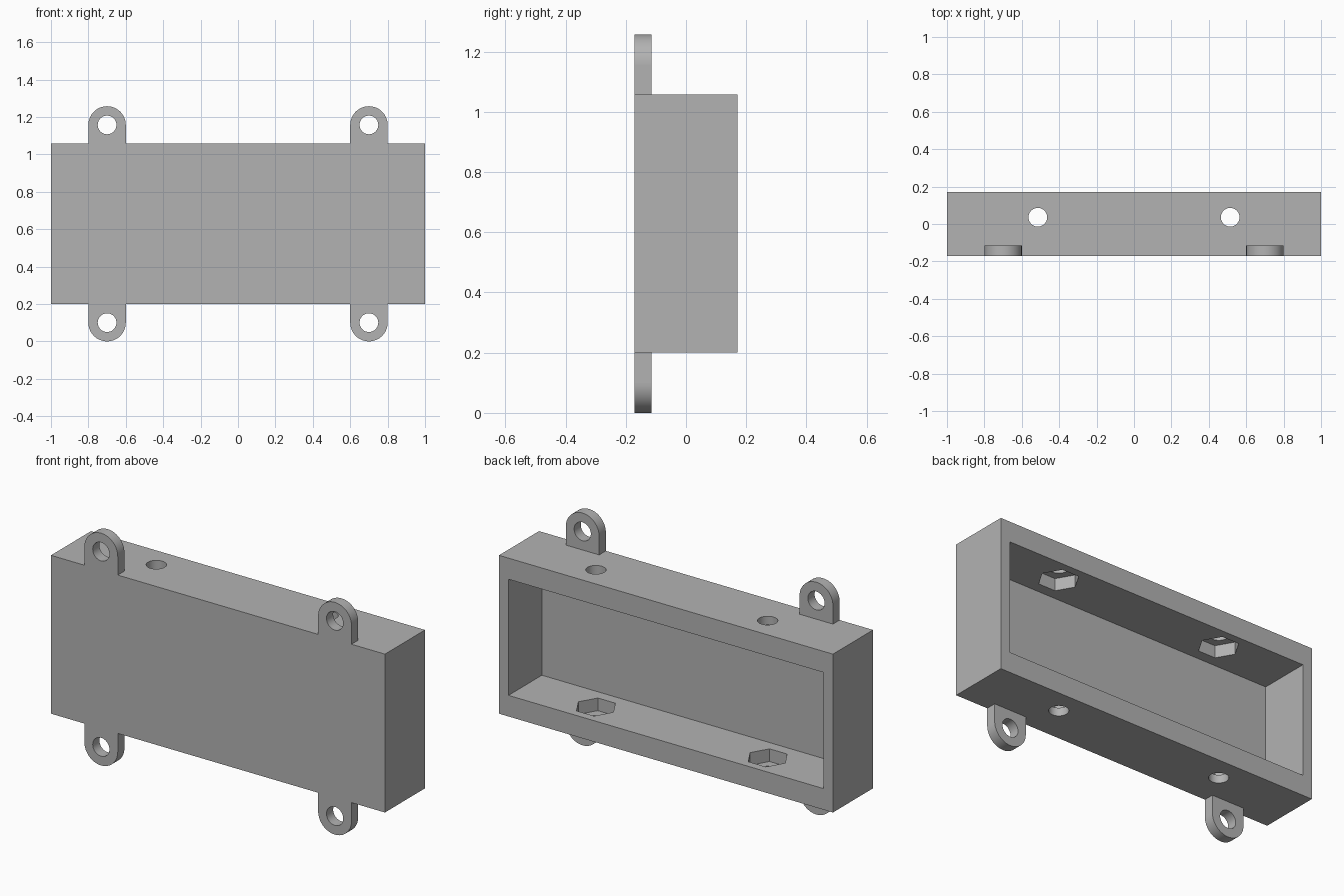
import bpy, math
from mathutils import Matrix, Vector

old = bpy.data.objects.get("Cube")
if old:
    bpy.data.objects.remove(old, do_unlink=True)

U = 2 / 70                      # one design millimetre
WIDTH, DEPTH, HEIGHT = 70 * U, 12 * U, 30 * U
SIDE_WALL, THICK_WALL = 2 * U, 4 * U
TAB_R, TAB_X, HOLE_R = 3.5 * U, 24.5 * U, 1.75 * U
Z0 = 2 * TAB_R                  # underside of the box
ZMID = Z0 + HEIGHT / 2
FRONT = -DEPTH / 2
BOLT_X, BOLT_Y = 18 * U, 0.036
NUT_R, NUT_DEPTH = 0.105, 2.4 * U

grey = bpy.data.materials.new("plain grey")
grey.use_nodes = True
colour = (0.45, 0.45, 0.45, 1)
grey.diffuse_color = colour
bsdf = next(n for n in grey.node_tree.nodes if n.type == 'BSDF_PRINCIPLED')
bsdf.inputs["Base Color"].default_value = colour


def block(name, low, high):
    low, high = Vector(low), Vector(high)
    bpy.ops.mesh.primitive_cube_add(size=1)
    ob = bpy.context.object
    ob.name = name
    ob.data.transform(Matrix.Translation((low + high) / 2) @ Matrix.Diagonal((high - low).to_4d()))
    return ob


def prism(name, centre, radius, length, sides, along_y=False):
    bpy.ops.mesh.primitive_cylinder_add(vertices=sides, radius=radius, depth=length)
    ob = bpy.context.object
    ob.name = name
    # six-sided prisms are turned so that two corners lie on the x axis
    turn = Matrix.Rotation(math.pi / 2, 4, 'X' if along_y else 'Z')
    ob.data.transform(Matrix.Translation(centre) @ turn)
    return ob


def combine(target, tool, operation='DIFFERENCE'):
    bpy.context.view_layer.objects.active = target
    mod = target.modifiers.new(operation.title(), 'BOOLEAN')
    mod.operation, mod.solver, mod.object = operation, 'EXACT', tool
    bpy.ops.object.modifier_apply(modifier=mod.name)
    bpy.data.objects.remove(tool, do_unlink=True)


def finish(ob):
    ob.data.materials.clear()
    ob.data.materials.append(grey)
    bpy.ops.object.select_all(action='DESELECT')
    ob.select_set(True)
    bpy.context.view_layer.objects.active = ob
    bpy.ops.object.shade_smooth_by_angle(angle=math.radians(30))


# Open-backed box with thicker top and bottom walls
box = block("box", (-WIDTH / 2, FRONT, Z0), (WIDTH / 2, -FRONT, Z0 + HEIGHT))
combine(box, block("cavity_cutter",
                   (-WIDTH / 2 + SIDE_WALL, FRONT + SIDE_WALL, Z0 + THICK_WALL),
                   (WIDTH / 2 - SIDE_WALL, -FRONT + 0.1, Z0 + HEIGHT - THICK_WALL)))

# Bolt holes through top and bottom, with hexagonal nut pockets inside
for side in (-1, 1):
    centre = (side * BOLT_X, BOLT_Y, ZMID)
    pocket_span = HEIGHT - 2 * THICK_WALL + 2 * NUT_DEPTH
    combine(box, prism("nut_cutter", centre, NUT_R, pocket_span, 6))
    combine(box, prism("bolt_cutter", centre, HOLE_R, HEIGHT + 0.2, 48))
finish(box)

# Rounded mounting tabs flush with the front
for level, up in (("lower", -1), ("upper", 1)):
    for side_name, side in (("right", -1), ("left", 1)):
        x, y = side * TAB_X, FRONT + SIDE_WALL / 2
        edge = ZMID + up * HEIGHT / 2
        z = edge + up * TAB_R
        tab = block(f"{level}_{side_name}_tab", (x - TAB_R, FRONT, min(edge, z)),
                    (x + TAB_R, FRONT + SIDE_WALL, max(edge, z)))
        combine(tab, prism("tab_round", (x, y, z), TAB_R, SIDE_WALL, 64, True), 'UNION')
        combine(tab, prism("tab_cutter", (x, y, z), HOLE_R, 0.2, 48, True))
        finish(tab)
